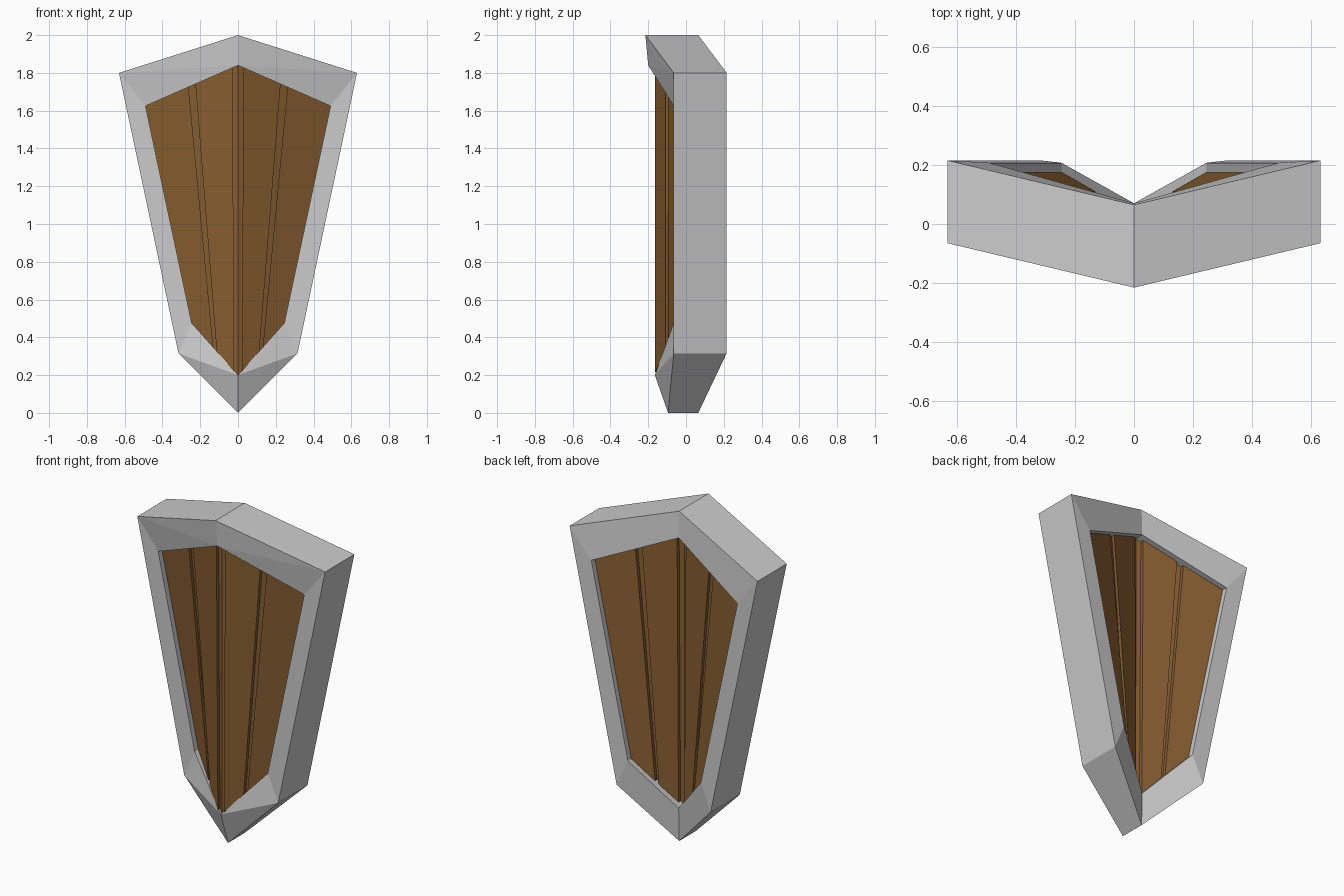
import bpy, bmesh

if "Cube" in bpy.data.objects:
    bpy.data.objects.remove(bpy.data.objects["Cube"])


def make_half(name, verts, faces, material=None):
    """Build the right half of a part and mirror it over x = 0."""
    bm = bmesh.new()
    vs = [bm.verts.new(v) for v in verts]
    for f in faces:
        bm.faces.new([vs[i] for i in f])
    bmesh.ops.recalc_face_normals(bm, faces=bm.faces)
    # an open half has no reliable outside, so test against its outermost face
    outer = max(bm.faces, key=lambda f: f.calc_center_median().x)
    if outer.normal.x < 0:
        bmesh.ops.reverse_faces(bm, faces=bm.faces)
    mesh = bpy.data.meshes.new(name)
    bm.to_mesh(mesh)
    bm.free()
    obj = bpy.data.objects.new(name, mesh)
    bpy.context.collection.objects.link(obj)
    mirror = obj.modifiers.new("mirror", 'MIRROR')
    mirror.merge_threshold = 0.0005
    if material:
        mesh.materials.append(material)
    return obj


def lerp(a, b, t):
    return a + (b - a) * t


wood = bpy.data.materials.new("wood")
wood.diffuse_color = (0.24, 0.11, 0.03, 1)
wood.use_nodes = True
wood.node_tree.nodes["Principled BSDF"].inputs["Base Color"].default_value = wood.diffuse_color

# Metal rim: four half loops, each top centre, top corner, low corner, bottom tip
outer_front = [(0, -.215, 2), (.63, -.065, 1.8), (.315, -.065, .315), (0, -.095, 0)]
inner_front = [(0, -.2, 1.84), (.49, -.065, 1.625), (.245, -.065, .475), (0, -.165, .2)]
inner_back = [(0, .07, 1.84), (.49, .207, 1.625), (.245, .207, .475), (0, .07, .2)]
outer_back = [(0, .065, 2), (.63, .215, 1.8), (.315, .215, .315), (0, .065, 0)]
loops = [outer_front, inner_front, inner_back, outer_back]
faces = []
for k in range(4):
    n = (k + 1) % 4
    for i in range(3):
        a, b, c, d = 4*k + i, 4*k + i + 1, 4*n + i + 1, 4*n + i
        if k == 0 and i == 0:        # folded front at the top
            faces += [(a, b, d), (b, c, d)]
        elif k == 0 and i == 2:      # folded front at the tip
            faces += [(a, b, c), (a, c, d)]
        else:
            faces.append((a, b, c, d))
make_half("shield_rim", [v for loop in loops for v in loop], faces)

# Wooden boards: stepped cross-section (share of half width, groove depth)
steps = [(0, .02), (.06, .02), (.06, 0), (.46, 0), (.46, .02), (.535, .02), (.535, 0), (1, 0)]
section = []
for t, depth in steps:
    section.append((t, lerp(-.173, -.03, t) + depth))
for t, depth in reversed(steps):
    section.append((t, lerp(.035, .175, t) - depth))
top = [(.49 * t, y, lerp(1.84, 1.625, t)) for t, y in section]
bottom = [((.02 if t == .06 else .245 * t), y, lerp(.2, .475, t)) for t, y in section]
n = len(section)
faces = [(i, i + 1, n + i + 1, n + i) for i in range(n - 1)]
faces += [tuple(range(n)), tuple(range(n, 2 * n))]
make_half("wooden_boards", top + bottom, faces, wood)
